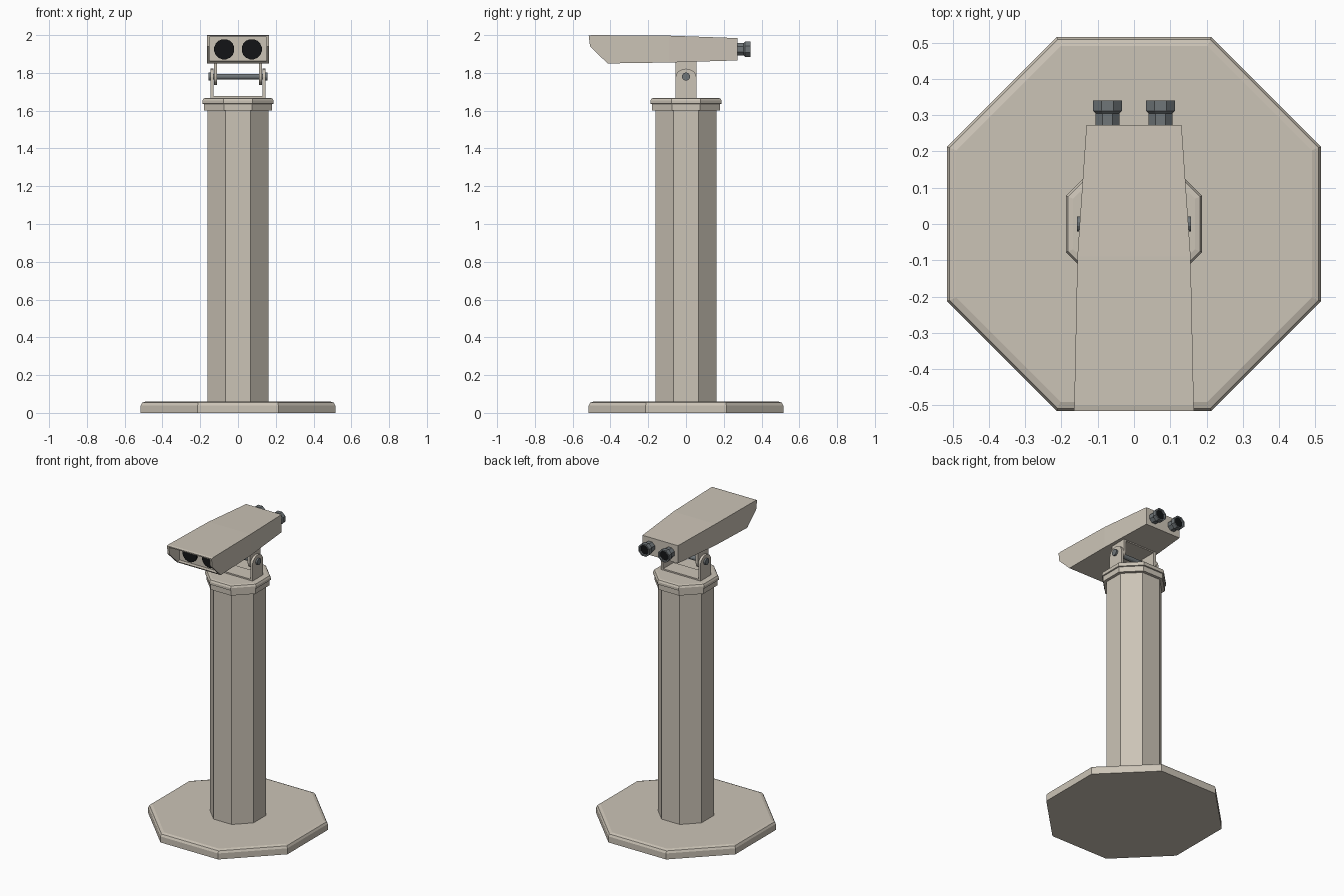
import bpy, bmesh, math
from mathutils import Matrix

if "Cube" in bpy.data.objects:
    bpy.data.objects.remove(bpy.data.objects["Cube"])


def material(name, rgb):
    m = bpy.data.materials.new(name)
    m.diffuse_color = (*rgb, 1)
    m.use_nodes = True
    m.node_tree.nodes["Principled BSDF"].inputs["Base Color"].default_value = m.diffuse_color
    return m


BEIGE = material("beige paint", (0.60, 0.55, 0.47))
GREY = material("steel grey", (0.16, 0.18, 0.19))
BLACK = material("black glass", (0.006, 0.007, 0.008))


def finish(name, bm, *mats):
    bmesh.ops.recalc_face_normals(bm, faces=bm.faces[:])
    me = bpy.data.meshes.new(name)
    bm.to_mesh(me)
    bm.free()
    for m in mats:
        me.materials.append(m)
    ob = bpy.data.objects.new(name, me)
    bpy.context.collection.objects.link(ob)
    return ob


def stack(name, rings, mats, sides=8, matrix=None, end_mat=0):
    """Loft of regular polygons: rings are (flat-to-centre radius, height)."""
    bm = bmesh.new()
    k = 1 / math.cos(math.pi / sides)
    loops = []
    for r, z in rings:
        loops.append([bm.verts.new((r * k * math.cos((i + .5) * math.tau / sides),
                                    r * k * math.sin((i + .5) * math.tau / sides), z))
                      for i in range(sides)])
    for a, b in zip(loops, loops[1:]):
        for i in range(sides):
            j = (i + 1) % sides
            bm.faces.new((a[i], a[j], b[j], b[i]))
    bm.faces.new(loops[0])
    bm.faces.new(loops[-1]).material_index = end_mat
    if matrix:
        bm.transform(matrix)
    return finish(name, bm, *mats)


def slab(name, profile, x0, x1, mat):
    """Extrude a (y, z) profile from x0 to x1."""
    bm = bmesh.new()
    a = [bm.verts.new((x0, y, z)) for y, z in profile]
    b = [bm.verts.new((x1, y, z)) for y, z in profile]
    n = len(profile)
    for i in range(n):
        j = (i + 1) % n
        bm.faces.new((a[i], a[j], b[j], b[i]))
    bm.faces.new(a)
    bm.faces.new(b)
    return finish(name, bm, mat)


# Pedestal: foot plate, column, cap with lip
stack("foot_plate", [(.515, 0), (.515, .04), (.508, .054), (.49, .06)], [BEIGE])
stack("column", [(.162, .05), (.162, 1.61)], [BEIGE])
stack("column_cap", [(.181, 1.60), (.181, 1.635), (.188, 1.637), (.188, 1.653),
                     (.182, 1.665), (.168, 1.668)], [BEIGE])

# Tilting yoke: lower arms round at the top, upper arms round at the bottom
PIVOT, R = 1.78, .055
arc = [(R * math.cos(t * math.pi / 10), R * .82 * math.sin(t * math.pi / 10)) for t in range(11)]
lower = [(y, PIVOT - .003 + z) for y, z in arc] + [(-R, 1.665), (R, 1.665)]
upper = [(y, PIVOT - z) for y, z in arc] + [(-R, 1.87), (R, 1.87)]
flat = [(-R, 0), (R, 0), (R, .012), (-R, .012)]
for s, side in ((-1, "left"), (1, "right")):
    slab("lower_arm_" + side, lower, s * .130, s * .146, BEIGE)
    slab("upper_arm_" + side, upper, s * .110, s * .127, BEIGE)
slab("lower_arm_bridge", [(y, 1.665 + z) for y, z in flat], -.135, .135, BEIGE)
slab("upper_arm_bridge", [(y, 1.852 + z) for y, z in flat], -.115, .115, BEIGE)
along_x = Matrix.Translation((0, 0, PIVOT)) @ Matrix.Rotation(math.pi / 2, 4, 'Y')
stack("pivot_rod", [(.021, -.157), (.021, -.143), (.015, -.143), (.015, .143),
                    (.021, .143), (.021, .157)], [GREY], 12, along_x)

# Viewer head: side profile, tapering in plan
profile = [(-.09, 1.997), (-.50, 2.0), (-.515, 1.997), (-.508, 1.94), (-.415, 1.85),
           (-.09, 1.855), (.273, 1.866), (.273, 1.984)]


def half_width(y):
    if y < -.09:
        return .156 + (-.09 - y) * .009 / .425
    return .156 - (y + .09) * .025 / .363


bm = bmesh.new()
shells = [[bm.verts.new((s * half_width(y), y, z)) for y, z in profile] for s in (-1, 1)]
for sh in shells:
    bm.faces.new(sh[:6])
    bm.faces.new([sh[0], *sh[5:]])
for i in range(8):
    j = (i + 1) % 8
    bm.faces.new((shells[0][i], shells[0][j], shells[1][j], shells[1][i]))
head = finish("viewer_head", bm, BEIGE)

# Hooded recess in the front of the head
cutter = slab("hood_cutter", [(-.6, 1.862), (-.40, 1.862), (-.40, 1.989), (-.6, 1.989)],
              -.151, .151, BEIGE)
cutter.hide_render = True
cutter.hide_viewport = True
cut = head.modifiers.new("hood recess", 'BOOLEAN')
cut.operation, cut.object, cut.solver = 'DIFFERENCE', cutter, 'EXACT'

# Front lenses and rear eyepieces
for s, side in ((-1, "left"), (1, "right")):
    turn = Matrix.Rotation(-math.pi / 2, 4, 'X')
    at = Matrix.Translation((s * .073, 0, 1.925)) @ turn
    stack("front_lens_" + side, [(.053, -.408), (.053, -.395)], [BLACK], 16, at)
    stack("eyepiece_" + side, [(.033, .265), (.033, .305), (.040, .312), (.040, .341),
                               (.031, .341), (.029, .332)], [GREY, BLACK], 8, at, 1)
